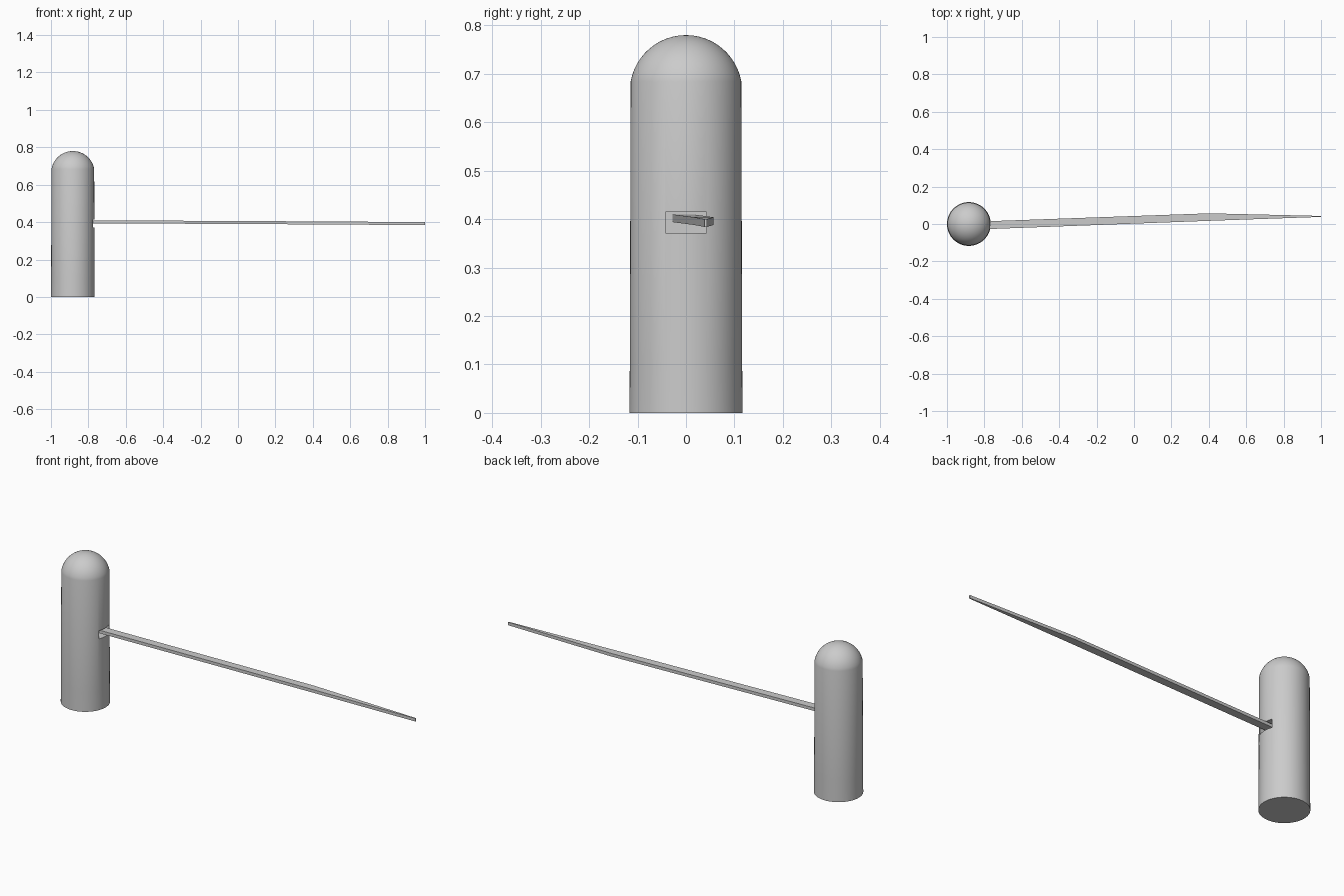
import bpy, bmesh, math

if "Cube" in bpy.data.objects:
    bpy.data.objects.remove(bpy.data.objects["Cube"])

CX = -0.883


def make_object(name, bm):
    bmesh.ops.recalc_face_normals(bm, faces=bm.faces)
    mesh = bpy.data.meshes.new(name)
    bm.to_mesh(mesh)
    bm.free()
    ob = bpy.data.objects.new(name, mesh)
    bpy.context.collection.objects.link(ob)
    return ob


def loft(name, rings):
    """Bridge equal-sized vertex rings and cap both ends."""
    bm = bmesh.new()
    loops = [[bm.verts.new(p) for p in ring] for ring in rings]
    n = len(loops[0])
    for a, b in zip(loops, loops[1:]):
        for i in range(n):
            j = (i + 1) % n
            bm.faces.new((a[i], a[j], b[j], b[i]))
    bm.faces.new(loops[0])
    bm.faces.new(loops[-1])
    return make_object(name, bm)


# Round-topped post: slightly tapered shaft and a spherical dome
profile = [(0.117, 0.0), (0.116, 0.1)]
R, ZC, A0 = 0.116, 0.664, math.radians(10)
for k in range(13):
    a = A0 + (math.radians(89) - A0) * k / 12
    profile.append((R * math.cos(a), ZC + R * math.sin(a)))
SIDES = 64
rings = [[(CX + r * math.cos(2 * math.pi * i / SIDES),
           r * math.sin(2 * math.pi * i / SIDES), z) for i in range(SIDES)]
         for r, z in profile]
post = loft("post", rings)

# Socket recess in the right side of the post
bpy.ops.mesh.primitive_cube_add(size=1, location=(CX + 0.12, 0, 0.393))
cutter = bpy.context.object
cutter.name = "socket_cutter"
cutter.scale = (0.10, 0.084, 0.043)
cutter.hide_render = True
cutter.hide_set(True)
cut = post.modifiers.new("socket", 'BOOLEAN')
cut.operation = 'DIFFERENCE'
cut.solver = 'EXACT'
cut.object = cutter

# Long tapering arm, widest at the third section
sections = [  # x, y low, y high, z low, z high
    (-0.83, -0.029, 0.013, 0.394, 0.410),
    (0.40, 0.017, 0.057, 0.388, 0.404),
    (1.00, 0.038, 0.043, 0.384, 0.400),
]
arm = loft("arm", [[(x, y0, z0), (x, y1, z0), (x, y1, z1), (x, y0, z1)]
                   for x, y0, y1, z0, z1 in sections])

# Smooth post with sharp socket and base edges
bpy.ops.object.select_all(action='DESELECT')
post.select_set(True)
bpy.context.view_layer.objects.active = post
bpy.ops.object.modifier_apply(modifier="socket")
bpy.ops.object.shade_smooth_by_angle(angle=math.radians(35))
